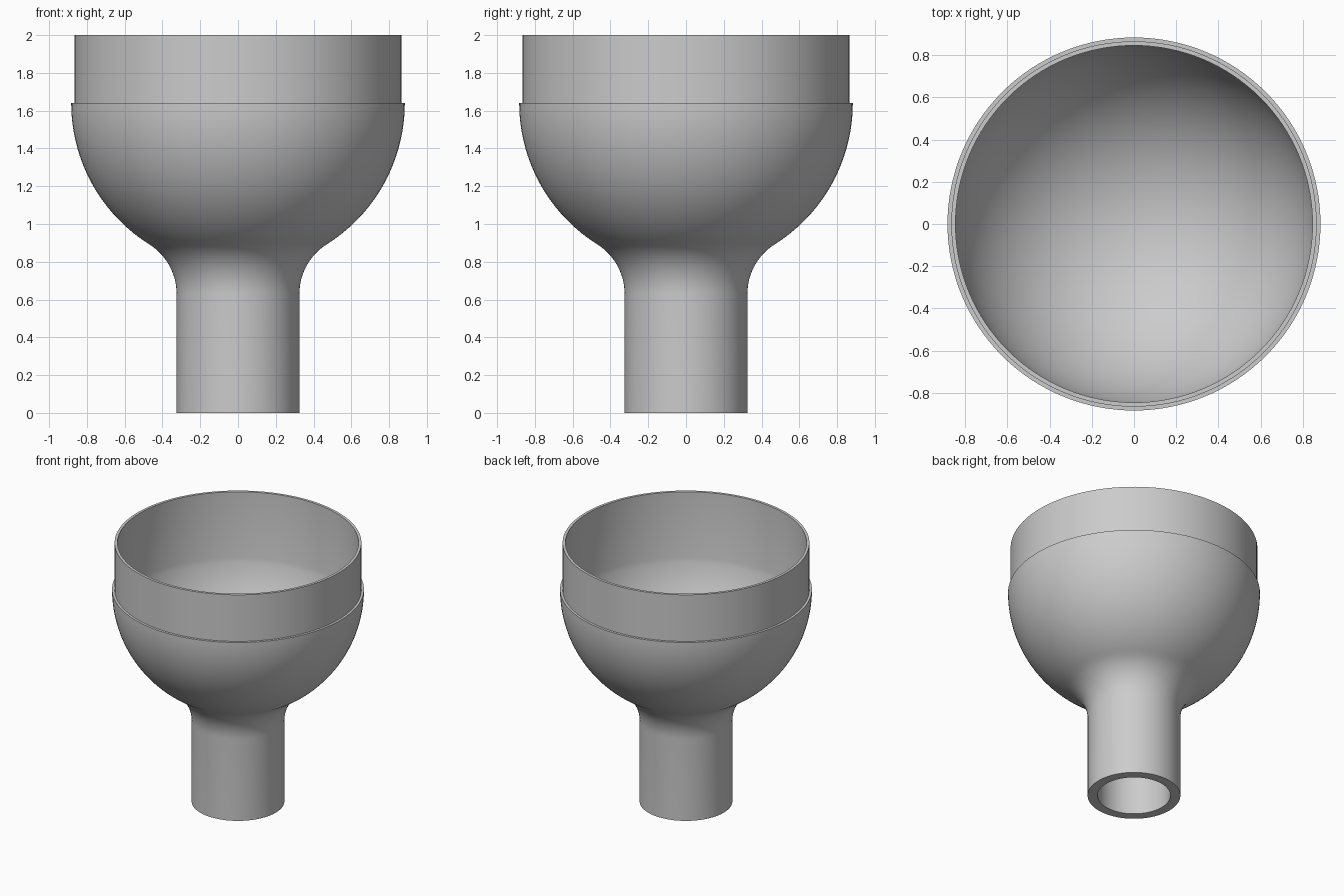
import bpy
import bmesh
from math import sin, cos, asin, atan2, sqrt, pi

cube = bpy.data.objects.get("Cube")
if cube:
    bpy.data.objects.remove(cube, do_unlink=True)

SEGMENTS = 128
CENTRE = 1.64                    # height of the bowl sphere's centre
R_OUT, R_IN = 0.883, 0.858       # bowl shell
RIM_OUT, RIM_IN = 0.865, 0.845   # upright rim
STEM, BORE = 0.325, 0.255        # hollow stem
FILLET_Z = 0.63                  # where the stem starts to flare


def arc(cx, cz, r, a0, a1, n):
    """Points of an arc in the radius-height plane."""
    steps = [a0 + (a1 - a0) * i / n for i in range(n + 1)]
    return [(cx + r * cos(a), cz + r * sin(a)) for a in steps]


def material(name, rgb):
    mat = bpy.data.materials.new(name)
    mat.use_nodes = True
    colour = (*rgb, 1.0)
    mat.diffuse_color = colour
    mat.node_tree.nodes["Principled BSDF"].inputs["Base Color"].default_value = colour
    return mat


def lathe(name, profile, mat):
    """Revolve a profile around the z axis."""
    bm = bmesh.new()
    verts = [bm.verts.new((r, 0, z)) for r, z in profile]
    edges = [bm.edges.new(pair) for pair in zip(verts, verts[1:])]
    bmesh.ops.spin(bm, geom=verts + edges, cent=(0, 0, 0), axis=(0, 0, 1),
                   angle=2 * pi, steps=SEGMENTS, use_merge=True)
    bmesh.ops.remove_doubles(bm, verts=bm.verts[:], dist=1e-5)
    bmesh.ops.recalc_face_normals(bm, faces=bm.faces[:])
    mesh = bpy.data.meshes.new(name)
    bm.to_mesh(mesh)
    bm.free()
    mesh.materials.append(mat)
    obj = bpy.data.objects.new(name, mesh)
    bpy.context.collection.objects.link(obj)
    bpy.ops.object.select_all(action="DESELECT")
    obj.select_set(True)
    bpy.context.view_layer.objects.active = obj
    bpy.ops.object.shade_smooth_by_angle(angle=pi / 9)
    return obj


# Fillet tangent to both the stem wall and the bowl sphere
drop = CENTRE - FILLET_Z
fillet = (STEM ** 2 + drop ** 2 - R_OUT ** 2) / (2 * (R_OUT - STEM))
fillet_x = STEM + fillet
tangent = atan2(-drop, fillet_x)

# Inside of the bowl, from the bottom up to where it meets the rim
rim_z = CENTRE - sqrt(R_IN ** 2 - RIM_IN ** 2)
profile = arc(0, CENTRE, R_IN, -pi / 2, asin((rim_z - CENTRE) / R_IN), 32)
# Rim and the ledge at its foot
profile += [(RIM_IN, 2), (RIM_OUT, 2), (RIM_OUT, CENTRE), ]
# Outside of the bowl, flare and stem
profile += arc(0, CENTRE, R_OUT, 0, tangent, 28)
profile += arc(fillet_x, FILLET_Z, fillet, tangent + pi, pi, 12)[1:]
profile += [(STEM, 0), (BORE, 0)]
# Blind bore ending at the underside of the bowl
profile += arc(0, CENTRE, R_OUT, -pi / 2 + asin(BORE / R_OUT), -pi / 2, 8)

lathe("funnel_cup", profile, material("light grey", (0.6, 0.6, 0.6)))
